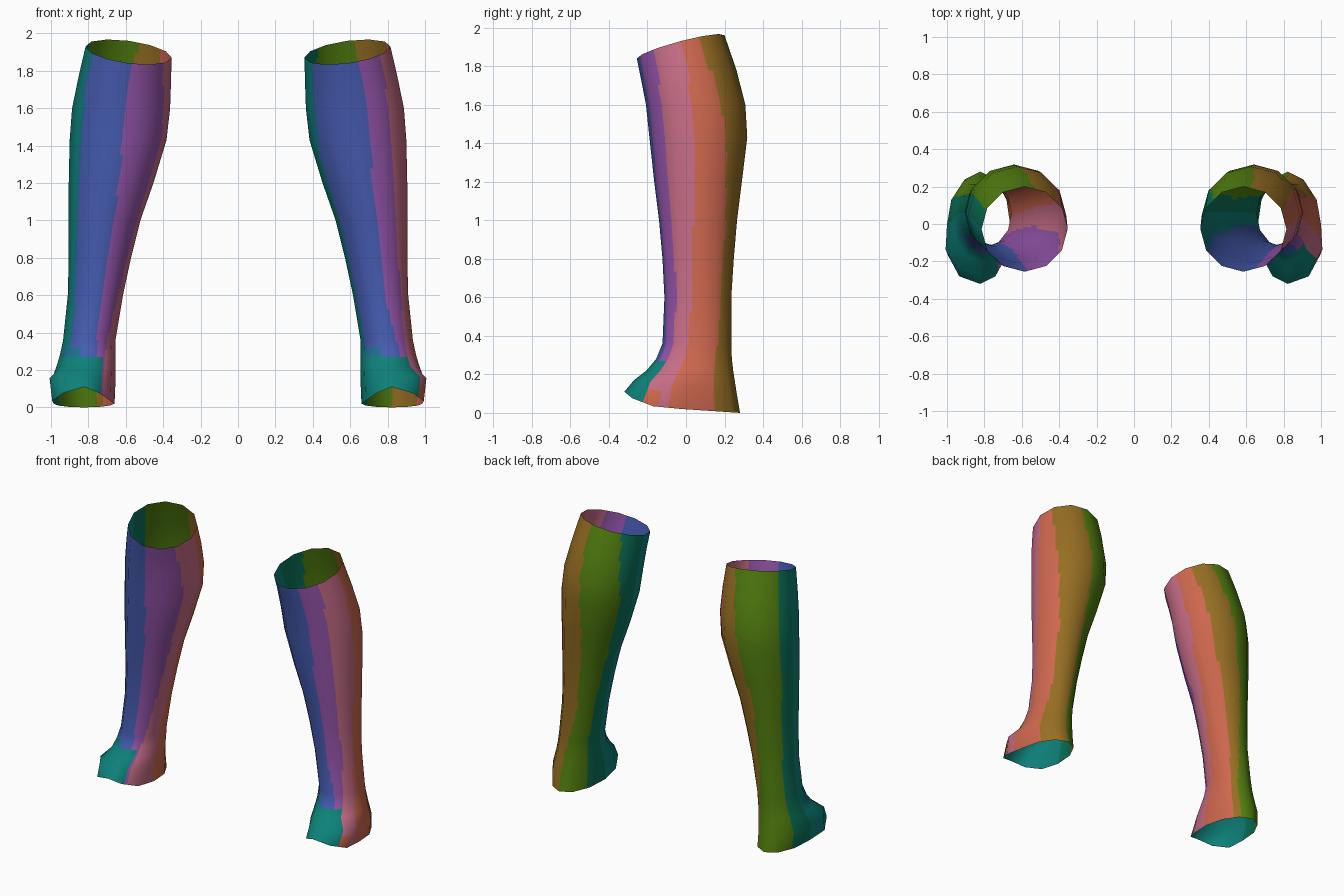
import bpy, math
from mathutils import Vector

if "Cube" in bpy.data.objects:
    bpy.data.objects.remove(bpy.data.objects["Cube"])

SIDES, SUB = 12, 6


def srgb(*rgb):
    return [((c / 255 + 0.055) / 1.055) ** 2.4 for c in rgb] + [1]


MATS = []
for name, rgb in [("orange", (205, 103, 78)), ("ochre", (150, 110, 35)),
                  ("leaf_green", (82, 127, 15)), ("sea_green", (10, 115, 90)),
                  ("teal", (13, 130, 122)), ("steel_blue", (30, 112, 145)),
                  ("blue", (70, 92, 178)), ("purple", (148, 84, 170)),
                  ("pink", (198, 108, 134))]:
    m = bpy.data.materials.new(name)
    m.diffuse_color = srgb(*rgb)
    m.use_nodes = True
    m.node_tree.nodes["Principled BSDF"].inputs["Base Color"].default_value = m.diffuse_color
    MATS.append(m)
ORANGE, OCHRE, GREEN, SEA, TEAL, STEEL, BLUE, PURPLE, PINK = range(9)

# where each colour stripe ends, in degrees from +x, at five heights:
# orange, ochre, green, teal, blue, purple, pink
HEIGHTS = (0.3, 0.6, 1.0, 1.42, 1.9)
STRIPES = {1: [(36, 92, 146, 212, 295, 313, 346),
               (46, 108, 150, 206, 279, 319, 348),
               (48, 105, 158, 206, 280, 315, 353),
               (35, 92, 155, 213, 284, 313, 355),
               (25, 78, 136, 217, 284, 321, 359)],
           -1: [(50, 66, 146, 226, 288, 312, 353),
                (54, 84, 147, 222, 286, 326, 360),
                (54, 94, 152, 220, 286, 338, 368),
                (50, 90, 156, 220, 276, 335, 374),
                (39, 77, 157, 215, 273, 323, 368)]}

# horizontal sections: height, x min, x max, y min, y max, tilt along x, tilt along y
SECTIONS = [(0.14, 0.655, 1.0, -0.27, 0.262, 0, -0.03),
            (0.22, 0.655, 0.97, -0.205, 0.245, 0, 0),
            (0.28, 0.656, 0.952, -0.155, 0.238, 0, 0),
            (0.36, 0.655, 0.935, -0.122, 0.235, 0, 0),
            (0.60, 0.615, 0.91, -0.112, 0.235, 0, 0),
            (0.80, 0.572, 0.905, -0.122, 0.248, 0, 0),
            (1.00, 0.522, 0.905, -0.14, 0.265, 0, 0),
            (1.20, 0.452, 0.905, -0.165, 0.29, 0, 0),
            (1.43, 0.382, 0.90, -0.19, 0.318, 0, 0),
            (1.60, 0.363, 0.887, -0.208, 0.308, 0, 0),
            (1.76, 0.358, 0.852, -0.235, 0.262, 0.01, 0.02),
            (1.90, 0.355, 0.815, -0.255, 0.20, 0.03, 0.06)]


def ring(x0, x1, y0, y1, height, bulge=0):
    out = []
    for i in range(SIDES):
        a = 2 * math.pi * i / SIDES
        c, s = math.cos(a), math.sin(a)
        out.append(Vector(((x0 + x1) / 2 + c * (x1 - x0) / 2 + bulge * max(c, 0) * max(-s, 0),
                           (y0 + y1) / 2 + s * (y1 - y0) / 2, height(c, s))))
    return out


# arched lower rim, then the sections above it; the outer toe corner is fuller
coarse = [ring(0.66, 0.985, -0.32, 0.28,
               lambda c, s: 0.02 - 0.02 * s + (0.07 * s ** 4 if s < 0 else 0), 0.07)]
for z, x0, x1, y0, y1, tx, ty in SECTIONS:
    coarse.append(ring(x0, x1, y0, y1, lambda c, s: z + tx * c + ty * s,
                       0.07 if z < 0.2 else 0))


def coarse_normal(j, i):
    up = coarse[min(j + 1, len(coarse) - 1)][i] - coarse[max(j - 1, 0)][i]
    around = coarse[j][(i + 1) % SIDES] - coarse[j][i - 1]
    return around.cross(up).normalized()


normals = [[coarse_normal(j, i) for i in range(SIDES)] for j in range(len(coarse))]


def sample(grid, v, u):
    # bilinear value of a grid at fine row v, fine column u
    j = min(v // SUB, len(grid) - 2)
    i, fv, fu = u // SUB, v / SUB - j, (u % SUB) / SUB
    k = (i + 1) % SIDES
    return grid[j][i].lerp(grid[j][k], fu).lerp(
        grid[j + 1][i].lerp(grid[j + 1][k], fu), fv)


def stripe_ends(side, z):
    z = min(max(z, HEIGHTS[0]), HEIGHTS[-1])
    k = max(i for i in range(4) if z >= HEIGHTS[i])
    t = (z - HEIGHTS[k]) / (HEIGHTS[k + 1] - HEIGHTS[k])
    return [a + (b - a) * t for a, b in zip(STRIPES[side][k], STRIPES[side][k + 1])]


def colour(side, az, z):
    # top of the foot, its steel blue fade and the small outer toe patch
    if z < 0.27 and 180 < az < (314 if side > 0 else 305):
        return TEAL
    if z < 0.32 and 200 < az < 255:
        return STEEL
    if side > 0 and z < 0.12 and 314 <= az < 335:
        return ORANGE
    orange, ochre, green, teal, blue, purple, pink = stripe_ends(side, z)
    if az < pink - 360:
        return PINK
    for end, index in ((orange, ORANGE), (ochre, OCHRE), (green, GREEN), (178, SEA),
                       (teal - 5, TEAL), (teal, STEEL), (blue, BLUE),
                       (purple, PURPLE), (pink, PINK)):
        if az < end:
            return index
    return ORANGE


def leg(name, side):
    rows, cols = (len(coarse) - 1) * SUB + 1, SIDES * SUB
    flip = Vector((side, 1, 1))
    verts = [sample(coarse, v, u) * flip for v in range(rows) for u in range(cols)]
    norms = [(sample(normals, v, u) * flip).normalized()
             for v in range(rows) for u in range(cols)]
    faces, tints = [], []
    for v in range(rows - 1):
        for u in range(cols):
            w = (u + 1) % cols
            f = (v * cols + u, v * cols + w, (v + 1) * cols + w, (v + 1) * cols + u)
            faces.append(f if side > 0 else f[::-1])
            az = 360 * (u + 0.5) / cols
            z = sum(verts[i].z for i in f) / 4
            tints.append(colour(side, az if side > 0 else (180 - az) % 360, z))
    me = bpy.data.meshes.new(name)
    me.from_pydata(verts, [], faces)
    for m in MATS:
        me.materials.append(m)
    for p, tint in zip(me.polygons, tints):
        p.use_smooth = True
        p.material_index = tint
    me.normals_split_custom_set_from_vertices(norms)
    bpy.context.collection.objects.link(bpy.data.objects.new(name, me))


# open tubular leg shells
leg("right_leg", 1)
leg("left_leg", -1)
